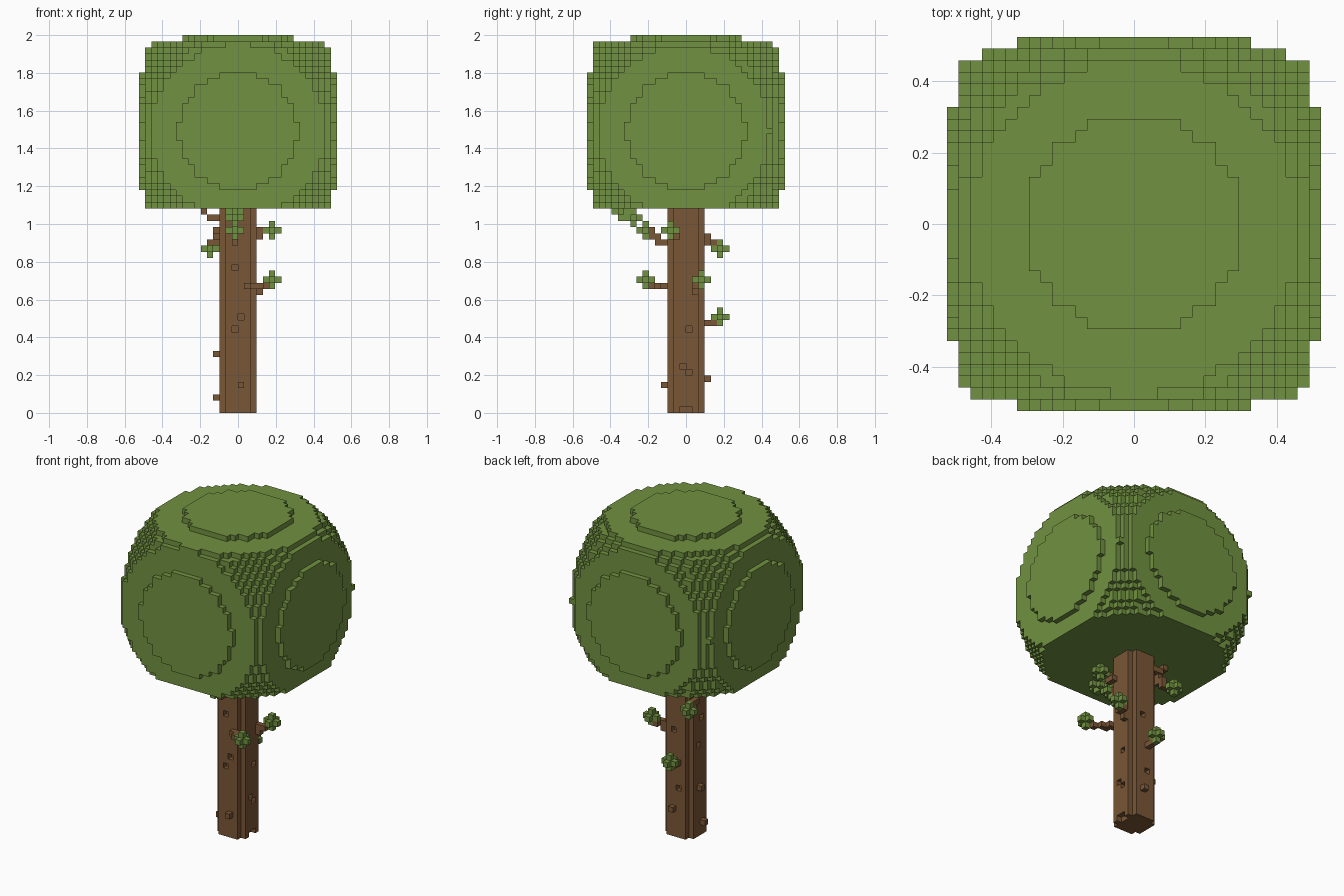
import bpy, bmesh
from mathutils import Vector

cube = bpy.data.objects.get("Cube")
if cube:
    bpy.data.objects.remove(cube, do_unlink=True)

V = 2 / 61  # edge length of one block


def material(name, rgb):
    m = bpy.data.materials.new(name)
    m.use_nodes = True
    colour = (*rgb, 1)
    m.diffuse_color = colour
    bsdf = next(n for n in m.node_tree.nodes if n.type == 'BSDF_PRINCIPLED')
    bsdf.inputs["Base Color"].default_value = colour
    bsdf.inputs["Roughness"].default_value = 0.9
    return m


LEAF = material("leaf_green", (0.165, 0.287, 0.052))
BARK = material("bark_brown", (0.195, 0.095, 0.037))


def blocks(name, cells, mat):
    """Mesh the outer skin of a set of grid cells."""
    cells = set(cells)
    bm = bmesh.new()
    verts = {}

    def vert(p):
        if p not in verts:
            verts[p] = bm.verts.new(Vector(p) * V)
        return verts[p]

    for c in cells:
        for axis in range(3):
            for side in (0, 1):
                n = list(c)
                n[axis] += 1 if side else -1
                if tuple(n) in cells:
                    continue
                u, w = (axis + 1) % 3, (axis + 2) % 3
                ring = []
                for du, dw in ((0, 0), (1, 0), (1, 1), (0, 1)):
                    p = list(c)
                    p[axis] += side
                    p[u] += du
                    p[w] += dw
                    ring.append(vert(tuple(p)))
                bm.faces.new(ring if side else ring[::-1])
    me = bpy.data.meshes.new(name)
    bm.to_mesh(me)
    bm.free()
    me.materials.append(mat)
    ob = bpy.data.objects.new(name, me)
    bpy.context.collection.objects.link(ob)
    return ob


# Crown: a ball trimmed by a box, with a round plate on each exposed face
crown = set()
for x in range(-16, 16):
    for y in range(-16, 16):
        for z in range(33, 61):
            dx, dy, dz = x + 0.5, y + 0.5, z - 45
            if z < 60 and abs(dx) < 15 and abs(dy) < 15:
                inside = dx**2 + (dy + 0.3)**2 + dz**2 < 401
            elif z == 60:
                inside = dx**2 + dy**2 < 86
            elif abs(dx) > 15:
                inside = dy**2 + dz**2 < 92
            else:
                inside = dx**2 + dz**2 < 92
            if inside:
                crown.add((x, y, z))
blocks("crown", crown, LEAF)

# Trunk: square column with grooved corners
trunk = {(x, y, z) for x in range(-3, 3) for y in range(-3, 3) for z in range(33)
         if not (x in (-3, 2) and y in (-3, 2))}
# Chips in the bark
trunk -= {(-1, -3, 23), (0, -3, 15), (-1, -3, 13),
          (2, 0, 13), (2, -1, 7), (2, 0, 6), (2, -1, 0), (2, 0, 0),
          (0, 2, 20), (-1, 2, 9), (-3, 0, 17), (-3, -1, 22)}
# Knots standing out of the bark
trunk |= {(-4, 0, 9), (-4, -1, 2), (0, -4, 4), (0, 3, 5)}
blocks("trunk", trunk, BARK)

# Branches
branches = {
    "front_branch": [(-1, -4, 27), (-1, -5, 27), (-1, -5, 28), (-1, -6, 28), (-1, -6, 29)],
    "front_left_upper_branch": [(3, -2, 28), (3, -3, 28), (3, -3, 29)],
    "front_left_lower_branch": [(1, -4, 20), (2, -4, 20), (2, -5, 20), (3, -5, 20),
                                (4, -6, 20)],
    "left_branch": [(3, 1, 19), (3, 1, 20), (4, 1, 20), (4, 2, 20)],
    "back_branch": [(-1, 3, 14), (-1, 4, 14)],
    "back_right_branch": [(-4, 1, 29), (-4, 2, 29), (-4, 2, 28), (-4, 3, 28),
                          (-4, 3, 27), (-5, 3, 27), (-5, 4, 27)],
    "right_branch": [(-4, 1, 31), (-5, 1, 31), (-6, 1, 32)],
}
for name, cells in branches.items():
    blocks(name, cells, BARK)

# Leaf tufts: plus-shaped clumps at the branch ends
tufts = {
    "front_tuft": [(-1, -11, 32), (-1, -9, 31), (-1, -7, 29)],
    "front_left_upper_tuft": [(5, -3, 29)],
    "front_left_lower_tuft": [(5, -7, 21)],
    "left_tuft": [(5, 2, 21)],
    "back_tuft": [(-1, 5, 15)],
    "back_right_tuft": [(-5, 5, 26)],
}
taken = {c for cells in branches.values() for c in cells} | trunk | crown
for name, centres in tufts.items():
    cells = set()
    for cx, cy, cz in centres:
        cells.add((cx, cy, cz))
        for s in (-1, 1):
            cells |= {(cx + s, cy, cz), (cx, cy + s, cz), (cx, cy, cz + s)}
    blocks(name, cells - taken, LEAF)
